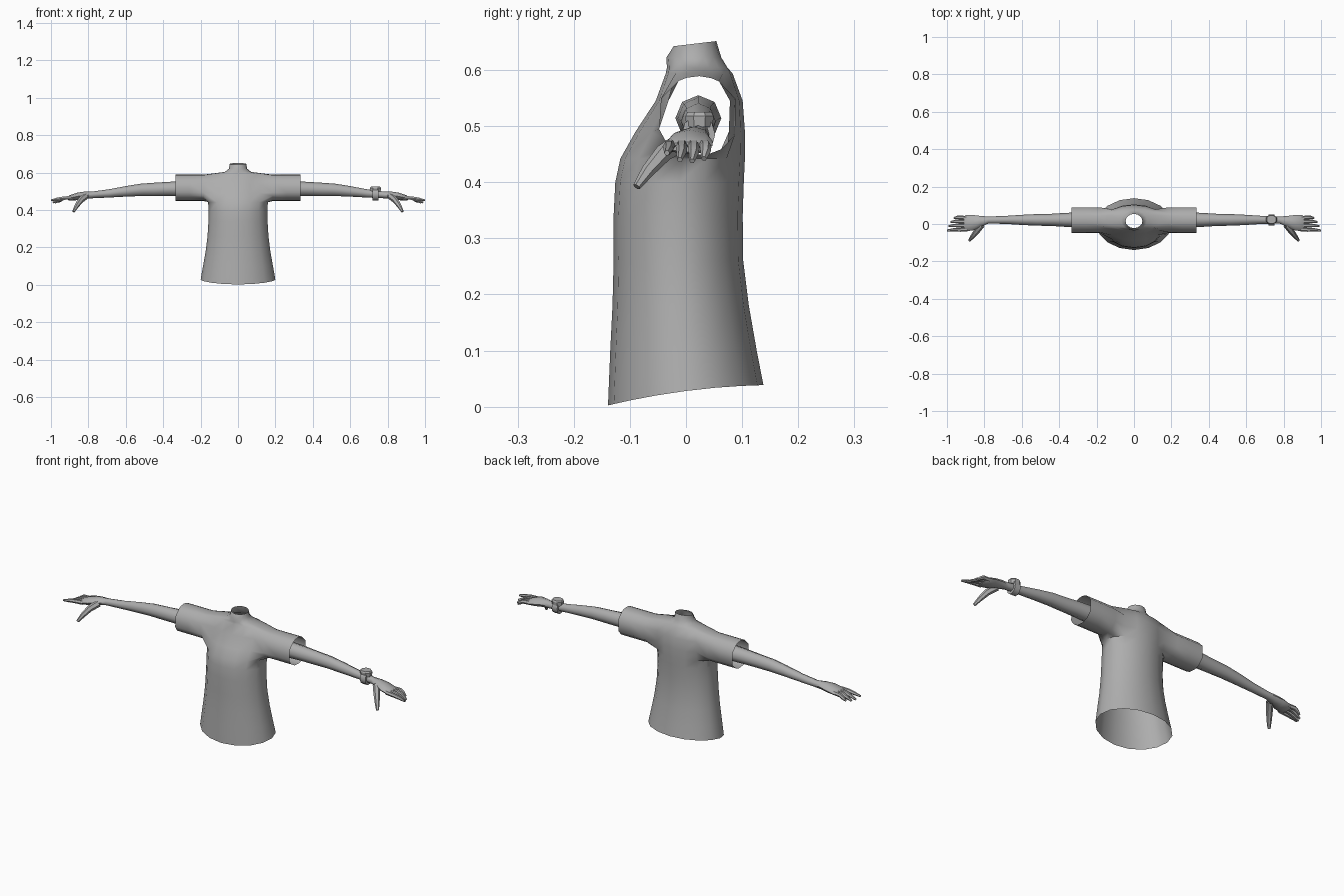
import bpy, bmesh, math
from mathutils import Vector

if "Cube" in bpy.data.objects:
    bpy.data.objects.remove(bpy.data.objects["Cube"])

grey = bpy.data.materials.new("plain grey")
grey.diffuse_color = (0.42, 0.42, 0.42, 1)
grey.use_nodes = True
grey.node_tree.nodes["Principled BSDF"].inputs["Base Color"].default_value = grey.diffuse_color


def finish(bm, name, angle=50):
    bmesh.ops.recalc_face_normals(bm, faces=bm.faces)
    me = bpy.data.meshes.new(name)
    bm.to_mesh(me)
    bm.free()
    ob = bpy.data.objects.new(name, me)
    bpy.context.collection.objects.link(ob)
    me.materials.append(grey)
    bpy.ops.object.select_all(action='DESELECT')
    ob.select_set(True)
    bpy.context.view_layer.objects.active = ob
    bpy.ops.object.shade_smooth_by_angle(angle=math.radians(angle))
    return ob


def skin(bm, rings, skip=lambda i, j: False):
    n = len(rings[0])
    for i in range(len(rings) - 1):
        for j in range(n):
            if not skip(i, j):
                k = (j + 1) % n
                bm.faces.new((rings[i][j], rings[i][k], rings[i + 1][k], rings[i + 1][j]))


# Shirt: stacked rings (z, half width, front y, back y), open at hem and neck
N = 16
levels = [(0.03, 0.20, -0.139, 0.138), (0.10, 0.187, -0.135, 0.126),
          (0.18, 0.173, -0.131, 0.112), (0.26, 0.163, -0.129, 0.102),
          (0.34, 0.158, -0.129, 0.101), (0.40, 0.157, -0.126, 0.103),
          (0.442, 0.160, -0.117, 0.105), (0.49, 0.162, -0.090, 0.105),
          (0.545, 0.162, -0.054, 0.101), (0.594, 0.145, -0.036, 0.083),
          (0.604, 0.070, -0.034, 0.074), (0.622, 0.048, -0.035, 0.063),
          (0.647, 0.045, -0.022, 0.054)]
bm = bmesh.new()
rings = []
for i, (z, hx, yf, yb) in enumerate(levels):
    ring = []
    for j in range(N):
        a = 2 * math.pi * j / N
        x, y = hx * math.cos(a), (yf + yb) / 2 + (yb - yf) / 2 * math.sin(a)
        h = z
        if i == 0:                       # hem dips at the front
            h = 0.028 + 0.13 * y - 0.4 * y * y
        if i == len(levels) - 1:         # collar tilts up at the back
            h = 0.645 + 0.12 * y
        ring.append(bm.verts.new((x, y, h)))
    rings.append(ring)
LOW, HIGH = 6, 9
sides = (14, 15, 0, 1, 6, 7, 8, 9)
skin(bm, rings, lambda i, j: LOW <= i < HIGH and j in sides)

# Sleeves: continue the armholes outward as open tubes
for side, cols in ((1, [14, 15, 0, 1, 2]), (-1, [6, 7, 8, 9, 10])):
    loop = [rings[LOW][c] for c in cols]
    loop += [rings[i][cols[-1]] for i in range(LOW + 1, HIGH)]
    loop += [rings[HIGH][c] for c in reversed(cols)]
    loop += [rings[i][cols[0]] for i in range(HIGH - 1, LOW, -1)]
    tube = [loop]
    for x in (0.185, 0.26, 0.335):
        new = []
        for v in loop:
            a = math.atan2(v.co.z - 0.519, v.co.y - 0.022)
            new.append(bm.verts.new((side * x, 0.022 + 0.074 * math.cos(a),
                                     0.518 + 0.071 * math.sin(a))))
        tube.append(new)
    skin(bm, tube)
finish(bm, "shirt", 60)


def digit(bm, pts, radii):
    """Six-sided tube along a path with a closed tip."""
    pts = [Vector(p) for p in pts]
    rows = []
    for i, p in enumerate(pts):
        d = (pts[min(i + 1, len(pts) - 1)] - pts[max(i - 1, 0)]).normalized()
        u = d.cross(Vector((0, 0, 1))).normalized()
        w = u.cross(d)
        rows.append([bm.verts.new(p + radii[i] * (u * math.cos(a) + w * math.sin(a)))
                     for a in (k * math.pi / 3 for k in range(6))])
    skin(bm, rows)
    bm.faces.new(rows[-1])


# Arms with hands: (x, y, z, half depth, half height)
arm = [(0.29, 0.022, 0.514, 0.041, 0.041), (0.37, 0.022, 0.513, 0.037, 0.038),
       (0.45, 0.022, 0.510, 0.032, 0.036), (0.52, 0.022, 0.508, 0.031, 0.033),
       (0.60, 0.022, 0.500, 0.027, 0.028), (0.69, 0.022, 0.489, 0.021, 0.022),
       (0.78, 0.021, 0.481, 0.019, 0.018), (0.82, 0.014, 0.479, 0.029, 0.020),
       (0.86, 0.007, 0.473, 0.041, 0.020), (0.90, 0.004, 0.465, 0.043, 0.015),
       (0.91, 0.004, 0.463, 0.036, 0.009)]
fingers = [(-0.031, 1.0, 0.452), (-0.008, 0.990, 0.440),
           (0.014, 0.980, 0.438), (0.035, 0.962, 0.442)]
for side, name in ((1, "left_arm"), (-1, "right_arm")):
    bm = bmesh.new()
    rows = [[bm.verts.new((x, y + ry * math.cos(a), z + rz * math.sin(a)))
             for a in (k * math.pi / 4 for k in range(8))] for x, y, z, ry, rz in arm]
    skin(bm, rows)
    bm.faces.new(rows[-1])
    for y, tip, z in fingers:
        digit(bm, [(0.89, y * 0.9, 0.466), (0.93, y, 0.464),
                   ((0.93 + tip) / 2, y, (0.466 + z) / 2), (tip, y - 0.003, z)],
              [0.011, 0.0105, 0.009, 0.005])
    digit(bm, [(0.815, -0.004, 0.474), (0.842, -0.040, 0.452),
               (0.864, -0.068, 0.420), (0.880, -0.088, 0.392)],
          [0.018, 0.016, 0.012, 0.007])
    for v in bm.verts:
        v.co.x *= side
    finish(bm, name)

# Wrist strap: thick ring around the left wrist
bm = bmesh.new()
rows = []
for x, r in ((0.72, 0.020), (0.72, 0.030), (0.752, 0.030), (0.752, 0.019)):
    rows.append([bm.verts.new((x, 0.022 + r * math.cos(a), 0.485 + 1.15 * r * math.sin(a)))
                 for a in (k * math.pi / 5 for k in range(10))])
skin(bm, rows)
finish(bm, "wrist_strap", 40)

# Watch case: flat eight-sided block on top of the wrist
bm = bmesh.new()
rows = [[bm.verts.new((0.735 + r * math.cos(a), 0.024 + 0.85 * r * math.sin(a), z))
         for a in ((k + 0.5) * math.pi / 4 for k in range(8))]
        for z, r in ((0.498, 0.030), (0.518, 0.032), (0.525, 0.027))]
skin(bm, rows)
bm.faces.new(rows[0])
bm.faces.new(rows[-1])
finish(bm, "watch_case", 30)
